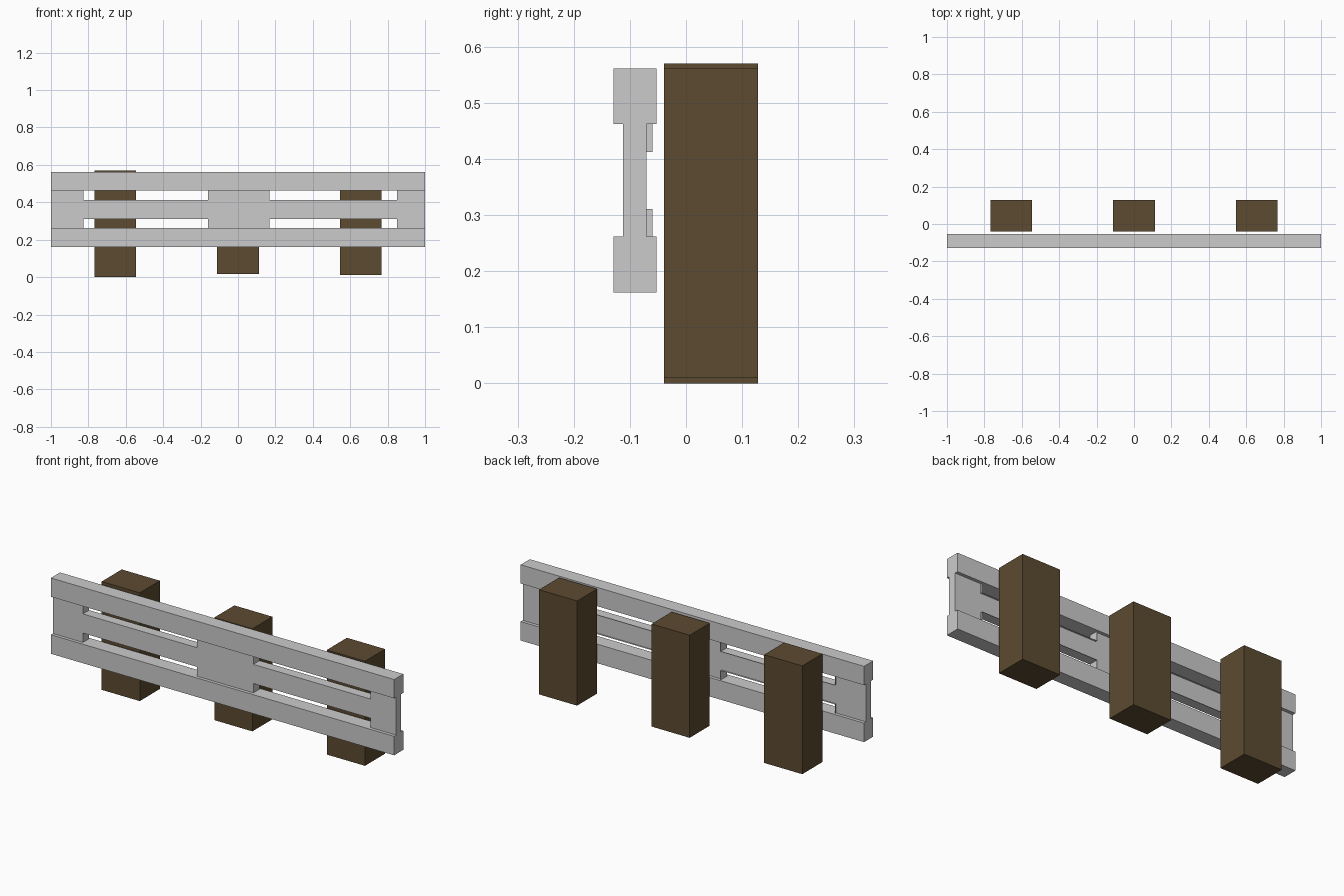
import bpy, bmesh
from mathutils import Matrix, Vector

if "Cube" in bpy.data.objects:
    bpy.data.objects.remove(bpy.data.objects["Cube"])


def finish(bm, name, mat=None):
    mesh = bpy.data.meshes.new(name)
    bm.to_mesh(mesh)
    bm.free()
    obj = bpy.data.objects.new(name, mesh)
    bpy.context.collection.objects.link(obj)
    if mat:
        mesh.materials.append(mat)
    return obj


def box(name, lo, hi, mat=None):
    lo, hi = Vector(lo), Vector(hi)
    bm = bmesh.new()
    size = Matrix.Diagonal((*(hi - lo), 1))
    bmesh.ops.create_cube(bm, size=1, matrix=Matrix.Translation((lo + hi) / 2) @ size)
    return finish(bm, name, mat)


wood = bpy.data.materials.new("brown_wood")
wood.diffuse_color = (0.107, 0.069, 0.03, 1)
wood.use_nodes = True
wood.node_tree.nodes["Principled BSDF"].inputs["Base Color"].default_value = wood.diffuse_color

# Three timber posts, set at slightly different heights
for side, x, z0, z1 in (("left", -0.656, 0, 0.57),
                        ("middle", 0, 0.016, 0.556),
                        ("right", 0.656, 0.01, 0.561)):
    box(side + "_post", (x - 0.111, -0.039, z0), (x + 0.111, 0.128, z1), wood)

# Upper and lower rails
box("top_rail", (-1, -0.129, 0.462), (1, -0.053, 0.561))
box("bottom_rail", (-1, -0.129, 0.162), (1, -0.053, 0.262))

# Thin slotted web between the rails
FRONT, BACK, LIP = -0.112, -0.07, -0.06
xs = (-1, -0.825, -0.16, 0.168, 0.85, 1)
zs = (0.262, 0.311, 0.412, 0.462)
bm = bmesh.new()


def quad(*points):
    bm.faces.new([bm.verts.new(p) for p in points])


for i in range(5):
    for j in range(3):
        a, b, c, d = xs[i], xs[i + 1], zs[j], zs[j + 1]
        ring = ((a, c), (b, c), (b, d), (a, d))
        if i in (1, 3) and j != 1:
            # Slot walls run through the web and form a thin lip at the back
            for (x0, z0), (x1, z1) in zip(ring, ring[1:] + ring[:1]):
                quad((x0, FRONT, z0), (x0, LIP, z0), (x1, LIP, z1), (x1, FRONT, z1))
        else:
            quad(*[(x, FRONT, z) for x, z in ring])
            quad(*[(x, BACK, z) for x, z in reversed(ring)])

# Web end caps
z0, z1 = zs[0], zs[-1]
quad((-1, FRONT, z0), (-1, FRONT, z1), (-1, BACK, z1), (-1, BACK, z0))
quad((1, FRONT, z0), (1, BACK, z0), (1, BACK, z1), (1, FRONT, z1))
bmesh.ops.remove_doubles(bm, verts=bm.verts, dist=1e-5)
bmesh.ops.dissolve_limit(bm, angle_limit=0.01, verts=bm.verts, edges=bm.edges)
finish(bm, "slotted_web")
